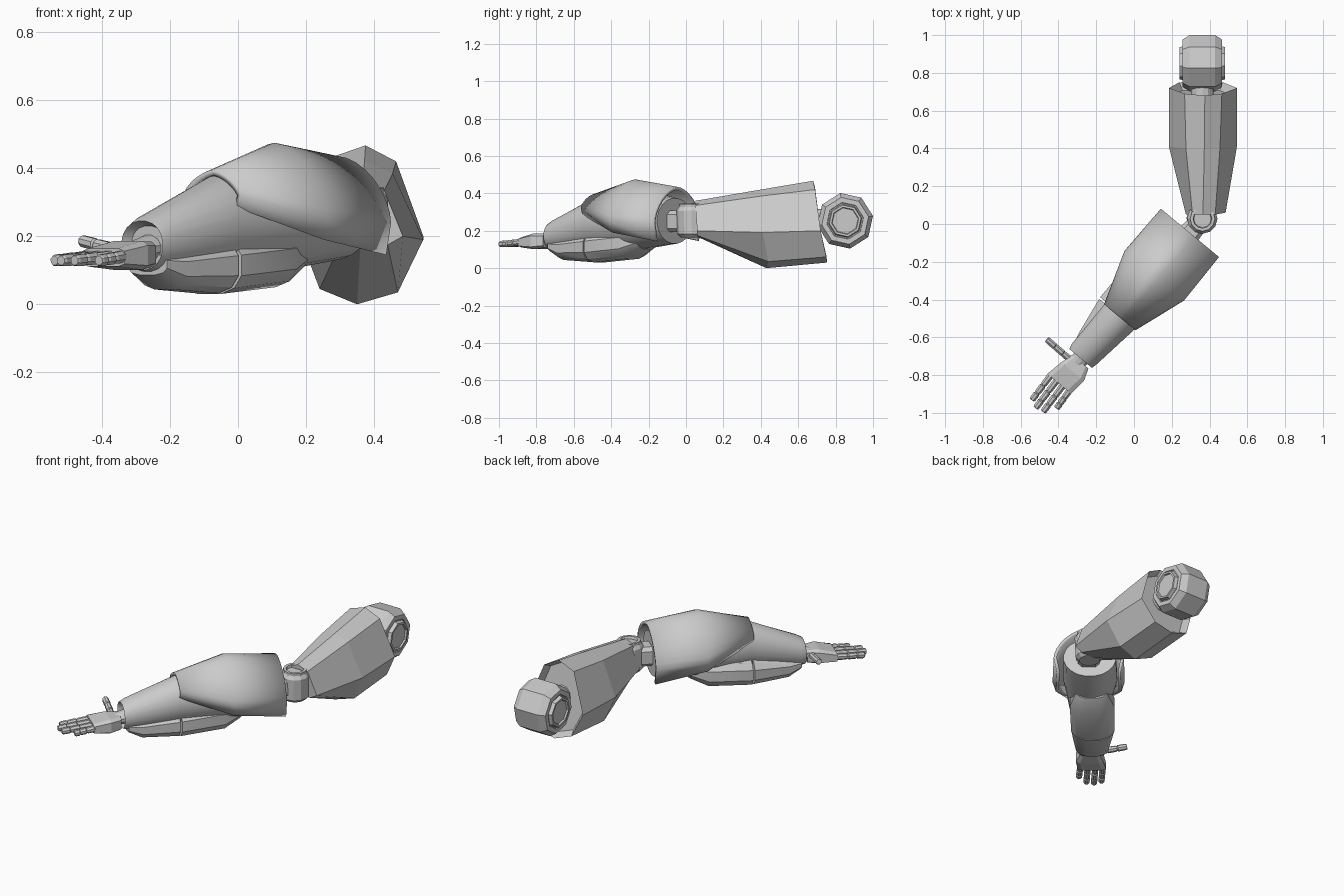
import bpy, bmesh, math
from mathutils import Matrix, Vector

if "Cube" in bpy.data.objects:
    bpy.data.objects.remove(bpy.data.objects["Cube"])

# Forearm frame: t runs from elbow to hand, s across, z up
ARM = Matrix(((-0.64, 0.77, 0, 0.36), (-0.77, -0.64, 0, 0.03), (0, 0, 1, 0), (0, 0, 0, 1)))
WORLD = Matrix.Identity(4)


def loft(name, rings, frame=WORLD, closed=True, recess=(), smooth=False):
    """Skin a list of rings; recess = (ring end, inset width, depth vector)."""
    bm = bmesh.new()
    vs = [[bm.verts.new(frame @ Vector(p)) for p in r] for r in rings]
    n = len(rings[0])
    for a, b in zip(vs, vs[1:]):
        for i in range(n if closed else n - 1):
            j = (i + 1) % n
            bm.faces.new((a[i], a[j], b[j], b[i]))
    if closed:
        caps = [bm.faces.new(vs[0]), bm.faces.new(vs[-1])]
        bmesh.ops.recalc_face_normals(bm, faces=bm.faces[:])
        for end, width, depth in recess:
            bmesh.ops.inset_region(bm, faces=[caps[end]], thickness=width)
            move = frame.to_3x3() @ Vector(depth)
            bmesh.ops.translate(bm, verts=caps[end].verts[:], vec=move)
    bmesh.ops.recalc_face_normals(bm, faces=bm.faces[:])
    me = bpy.data.meshes.new(name)
    bm.to_mesh(me)
    bm.free()
    ob = bpy.data.objects.new(name, me)
    bpy.context.collection.objects.link(ob)
    if smooth:
        bpy.ops.object.select_all(action='DESELECT')
        ob.select_set(True)
        bpy.context.view_layer.objects.active = ob
        bpy.ops.object.shade_smooth_by_angle(angle=math.radians(32))
    return ob


def oval(t, c, w, z0, z1, n=20, p=2.0):
    """Superellipse section at station t."""
    out = []
    for i in range(n):
        a = 2 * math.pi * (i + 0.5) / n
        ca, sa = math.cos(a), math.sin(a)
        out.append((t, c + w * math.copysign(abs(ca) ** (2 / p), ca),
                    (z0 + z1) / 2 + (z1 - z0) / 2 * math.copysign(abs(sa) ** (2 / p), sa)))
    return out


def turned(name, profile, centre, axis, n, turn=0.0, smooth=False):
    """Turned part: profile of (distance along axis, radius)."""
    rot = Vector(axis).to_track_quat('Z', 'Y').to_matrix().to_4x4()
    rings = [[(r * math.cos(turn + 2 * math.pi * i / n), r * math.sin(turn + 2 * math.pi * i / n), h)
              for i in range(n)] for h, r in profile]
    return loft(name, rings, Matrix.Translation(centre) @ rot, smooth=smooth)


# Shoulder drum: eight sides, chamfered rims, stepped hubs
half = [(0.068, 0.151), (0.105, 0.127), (0.105, 0.1), (0.1, 0.098), (0.1, 0.092),
        (0.121, 0.086), (0.121, 0.074), (0.112, 0.07)]
turned("shoulder_drum", [(-h, r) for h, r in reversed(half)] + half,
       (0.362, 0.851, 0.253), (1, 0, 0), 8, math.radians(10))
turned("shoulder_link", [(-0.06, 0.06), (0.05, 0.06)], (0.362, 0.70, 0.255), (0, 1, 0), 12)

# Upper arm casing
loft("upper_arm", [
    [(0.31, 0.05, 0.335), (0.365, 0.05, 0.36), (0.43, 0.05, 0.335), (0.485, 0.06, 0.2),
     (0.44, 0.06, 0.175), (0.36, 0.06, 0.168), (0.3, 0.06, 0.175), (0.275, 0.05, 0.2)],
    [(0.275, 0.4, 0.385), (0.372, 0.4, 0.42), (0.455, 0.4, 0.385), (0.545, 0.41, 0.19),
     (0.47, 0.44, 0.035), (0.35, 0.43, 0.0), (0.24, 0.44, 0.045), (0.185, 0.41, 0.19)],
    [(0.268, 0.69, 0.43), (0.375, 0.68, 0.467), (0.465, 0.69, 0.42), (0.545, 0.72, 0.2),
     (0.47, 0.75, 0.06), (0.35, 0.755, 0.03), (0.24, 0.75, 0.07), (0.185, 0.72, 0.2)],
], recess=[(1, 0.025, (0, -0.04, 0))])

# Elbow joint: pivot drum with rings, yoke arm and side rods
turned("elbow_pivot", [(-0.085, 0.06), (-0.065, 0.08), (0.06, 0.08), (0.08, 0.066), (0.095, 0.066),
                       (0.095, 0.05), (0.08, 0.046), (0.08, 0.03)],
       (0.36, 0.03, 0.25), (0.03, -0.03, 1), 12, math.pi / 12)
loft("elbow_yoke", [oval(0.03, 0, 0.055, 0.19, 0.31, 8, 4), oval(0.2, 0, 0.07, 0.19, 0.31, 8, 4)], ARM)

# Forearm cover: smooth arched shell with a tucked-in lower lip
shell = []
for t, w, zl, zr, top, lip, p in ((0.1, 0.2, 0.24, 0.24, 0.435, 0.095, 1.7),
                                  (0.395, 0.205, 0.25, 0.25, 0.475, 0.06, 1.6),
                                  (0.68, 0.108, 0.325, 0.32, 0.395, 0.035, 1.5)):
    ring = [(t, w - 0.018, zr - lip)]
    for i in range(17):
        a = math.pi * i / 16
        base = zr + (zl - zr) * i / 16
        ca, sa = math.cos(a), abs(math.sin(a))
        ring.append((t, w * math.copysign(abs(ca) ** (2 / p), ca), base + (top - base) * sa ** (2 / p)))
    ring.append((t, -w + 0.018, zl - lip))
    shell.append(ring)
cover = loft("forearm_cover", shell, ARM, closed=False, smooth=True)
mod = cover.modifiers.new("thickness", 'SOLIDIFY')
mod.thickness = 0.018
mod.offset = -1
# Normals must face outward so the thickness grows inward
top_face = max(cover.data.polygons, key=lambda f: f.center.z)
if top_face.normal.z < 0:
    cover.data.flip_normals()

# Forearm sleeve with open wrist collar
loft("forearm_sleeve", [
    oval(0.12, -0.005, 0.15, 0.13, 0.375, p=2.0),
    oval(0.35, -0.01, 0.155, 0.10, 0.42, p=2.0),
    oval(0.67, -0.002, 0.106, 0.10, 0.377, p=2.0),
    oval(0.95, -0.02, 0.086, 0.095, 0.262, p=2.2),
    oval(0.98, -0.02, 0.079, 0.1, 0.245, p=2.2),
], ARM, recess=[(1, 0.014, (-0.03, 0, 0))], smooth=True)

# Underside armour in two plates with a seam
loft("under_armour_rear", [
    oval(0.32, -0.015, 0.09, 0.1, 0.21, 12, 2.6),
    oval(0.42, -0.02, 0.13, 0.048, 0.22, 12, 2.6),
    oval(0.665, -0.025, 0.126, 0.028, 0.2, 12, 2.6),
], ARM, smooth=True)
loft("under_armour_front", [
    oval(0.675, -0.025, 0.124, 0.03, 0.197, 12, 2.6),
    oval(0.88, -0.022, 0.094, 0.042, 0.165, 12, 2.6),
    oval(0.955, -0.02, 0.078, 0.085, 0.15, 12, 2.6),
], ARM, smooth=True)

# Wrist and palm
loft("wrist", [oval(0.93, -0.02, 0.05, 0.125, 0.21, 12), oval(1.02, -0.02, 0.045, 0.12, 0.185, 12)], ARM)
loft("palm", [
    oval(0.995, -0.01, 0.058, 0.108, 0.185, 8, 5),
    oval(1.06, -0.008, 0.08, 0.1, 0.187, 8, 5),
    oval(1.155, -0.022, 0.084, 0.11, 0.165, 8, 5),
], ARM)


def digit(name, start, end, r, joints):
    """Finger of bulging segments split by narrow knuckles."""
    start, end = Vector(start), Vector(end)
    length = (end - start).length
    profile, prev = [], 0.0
    for j in joints:
        a, b = prev * length, j * length
        profile += [(a, r * 0.75), (a + 0.005, r), (b - 0.008, r * 0.95), (b - 0.001, r * 0.75)]
        prev = j
    axis = ARM.to_3x3() @ (end - start)
    turned(name, profile, ARM @ start, axis, 8, math.pi / 8)


# Four fingers and a sideways thumb
for i, (s, tip) in enumerate(((-0.085, 1.315), (-0.043, 1.335), (0.0, 1.325), (0.043, 1.265))):
    digit(f"finger_{i + 1}", (1.145, s, 0.14), (tip, s + 0.008, 0.128), 0.019, (0.42, 0.73, 1.0))
digit("thumb", (1.02, -0.06, 0.155), (1.017, -0.222, 0.187), 0.019, (0.3, 0.65, 1.0))
